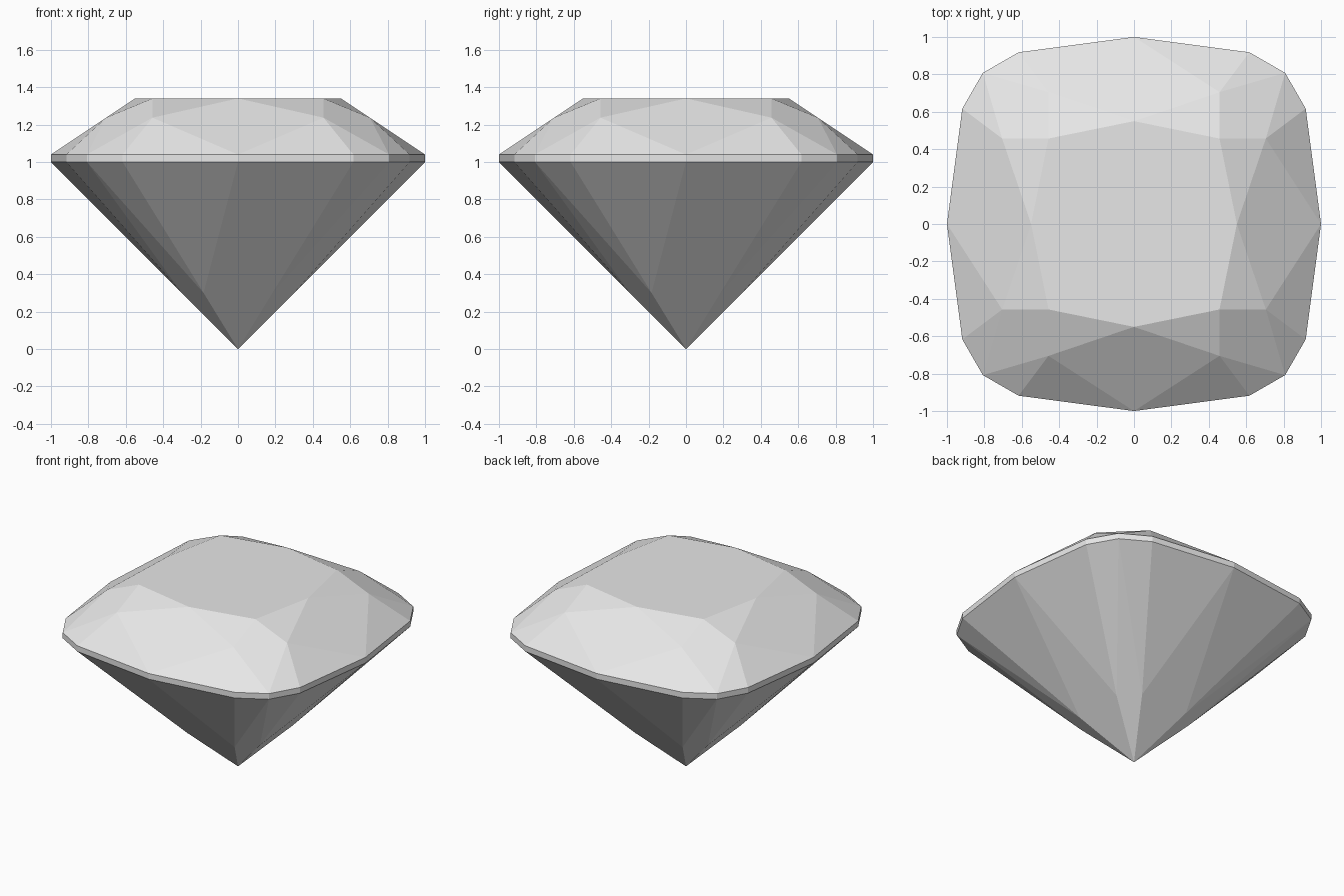
import bpy
import bmesh
from mathutils import Matrix, Vector

cube = bpy.data.objects.get("Cube")
if cube:
    bpy.data.objects.remove(cube, do_unlink=True)

# One pale stone colour
stone = bpy.data.materials.new("pale grey stone")
stone.use_nodes = True
colour = (0.8, 0.8, 0.8, 1)
stone.diffuse_color = colour
stone.node_tree.nodes["Principled BSDF"].inputs["Base Color"].default_value = colour

GIRDLE_LOW, GIRDLE_HIGH, TABLE = 1.0, 1.04, 1.34

# Key points of one eighth of the cut, between the +y side and the +x+y corner
side, shoulder, corner = (0, 1), (0.617, 0.918), (0.808, 0.808)
table_mid = Vector((0, 0.55, TABLE))
table_corner = Vector((0.457, 0.457, TABLE))
crown_joint = Vector((0.457, 0.705, 1.237))
pavilion_joint = Vector((0.184, 0.3, 0.3))
culet = Vector((0, 0, 0))


def at(point, z):
    return Vector((*point, z))


def flip(v):
    """Mirror across the corner diagonal."""
    return Vector((v.y, v.x, v.z))


def mirror_x(v):
    return Vector((-v.x, v.y, v.z))


low = [at(p, GIRDLE_LOW) for p in (side, shoulder, corner)]
high = [at(p, GIRDLE_HIGH) for p in (side, shoulder, corner)]

# Kites shared by two eighths
kites = [
    (high[0], crown_joint, table_mid, mirror_x(crown_joint)),
    (high[2], flip(crown_joint), table_corner, crown_joint),
    (low[0], mirror_x(pavilion_joint), culet, pavilion_joint),
    (low[2], pavilion_joint, culet, flip(pavilion_joint)),
]

# Facets repeated in every eighth: star, crown, girdle and pavilion
eighth = [
    (table_mid, crown_joint, table_corner),
    (high[0], high[1], crown_joint),
    (high[1], high[2], crown_joint),
    (low[0], low[1], high[1], high[0]),
    (low[1], low[2], high[2], high[1]),
    (low[0], pavilion_joint, low[1]),
    (low[1], pavilion_joint, low[2]),
]
quarter = kites + eighth + [tuple(flip(v) for v in f) for f in eighth]

bm = bmesh.new()
table = []
for turn in range(4):
    spin = Matrix.Rotation(turn * 1.5707963, 3, "Z")
    for facet in quarter:
        bm.faces.new([bm.verts.new(spin @ v) for v in facet])
    table += [bm.verts.new(spin @ v) for v in (flip(table_mid), table_corner)]

# Flat table, ordered around the rim
ring = sorted(table, key=lambda v: Vector((1, 0)).angle_signed(v.co.xy))
bm.faces.new(ring)

bmesh.ops.remove_doubles(bm, verts=bm.verts, dist=0.001)
bmesh.ops.recalc_face_normals(bm, faces=bm.faces)

mesh = bpy.data.meshes.new("cushion_cut_gem")
bm.to_mesh(mesh)
bm.free()
mesh.materials.append(stone)
gem = bpy.data.objects.new("cushion_cut_gem", mesh)
bpy.context.collection.objects.link(gem)
